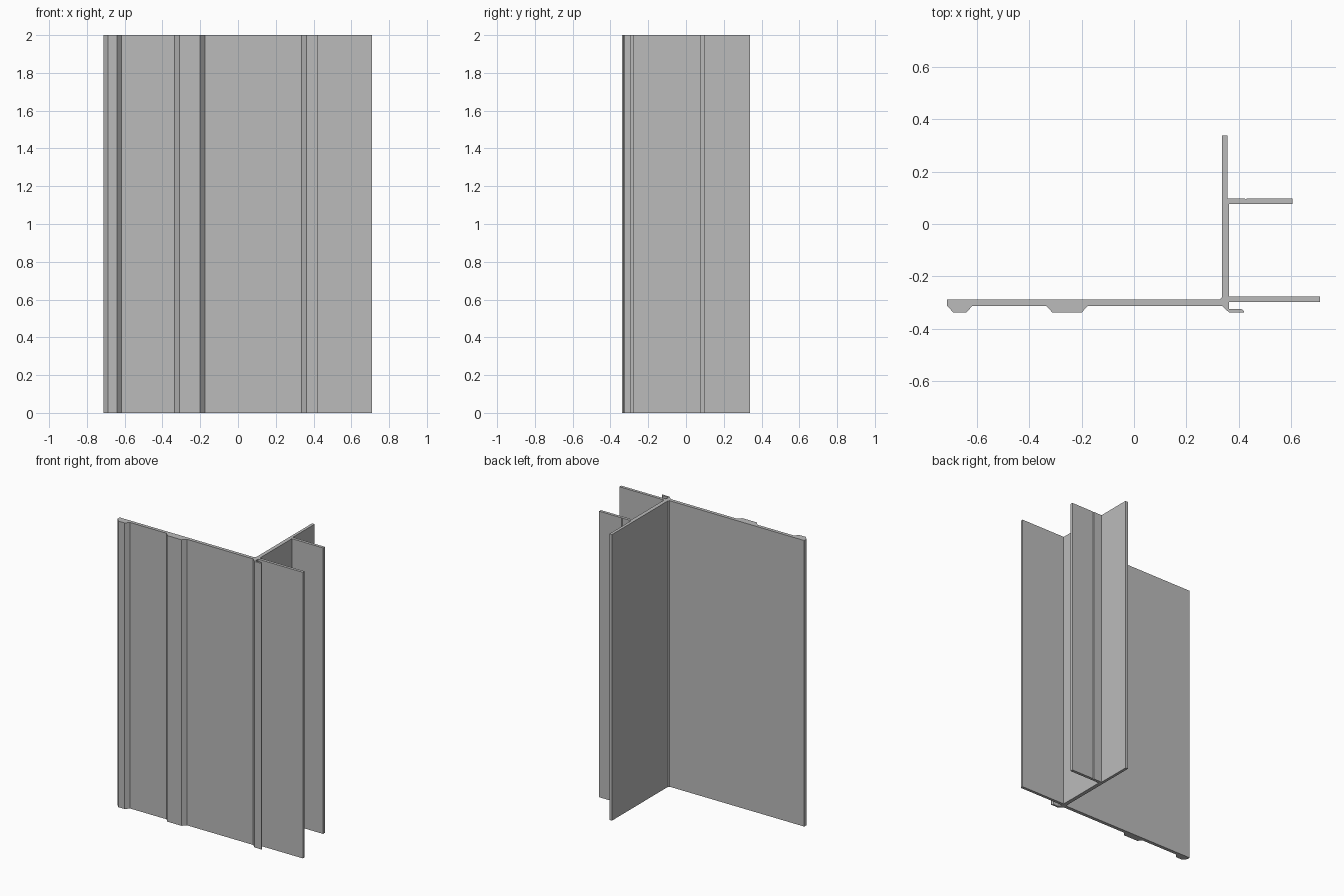
import bpy
import bmesh

HEIGHT = 2.0

cube = bpy.data.objects.get("Cube")
if cube:
    bpy.data.objects.remove(cube, do_unlink=True)

# Shared grey finish
grey = bpy.data.materials.new("plain grey")
grey.use_nodes = True
colour = (0.5, 0.5, 0.5, 1.0)
grey.diffuse_color = colour
grey.node_tree.nodes["Principled BSDF"].inputs["Base Color"].default_value = colour

# Levels across the depth of the section
pad_front, plate_front, plate_back = -0.338, -0.312, -0.288
fin_front, fin_back = -0.297, -0.277
shelf_front, shelf_back = 0.077, 0.097
web_tip = 0.338

# Levels across the width of the section
plate_end, fin_end, shelf_end, lip_end = -0.713, 0.71, 0.604, 0.42
web_left, web_right, web_thin = 0.336, 0.363, 0.356
chamfer = 0.024


def pad(left, right):
    """Raised strip with sloping sides on the front of the plate."""
    return [(left, plate_front), (left + chamfer, pad_front),
            (right - chamfer, pad_front), (right, plate_front)]


def tongue(root, end, front, back, root_back):
    """Thin flange reaching out to the right of the web."""
    return [(root, front), (end, front), (end, back), (root_back, back)]


# Front plate with its two pads
outline = pad(plate_end, -0.616) + pad(-0.335, -0.176)

# Small hooked lip below the web
outline += [(web_left, plate_front), (web_right, pad_front),
            (lip_end, pad_front), (lip_end, pad_front + 0.006),
            (lip_end - 0.01, pad_front + 0.013),
            (web_right, pad_front + 0.013)]

# Long front fin
outline += tongue(web_right, fin_end, fin_front, fin_back, web_right)

# Short rear shelf with a scored line on its back
outline += tongue(web_right, shelf_end, shelf_front, shelf_back, 0.43)
outline += [(0.426, shelf_back - 0.003), (0.422, shelf_back),
            (web_thin, shelf_back)]

# Thinner end of the web, then the inner corner and the plate's back
outline += [(web_thin, web_tip), (web_left, web_tip),
            (web_left, plate_back + 0.008), (web_left - 0.008, plate_back),
            (plate_end, plate_back)]

# Extrude the section to full height
bm = bmesh.new()
base = bm.faces.new([bm.verts.new((x, y, 0)) for x, y in outline])
top = bmesh.ops.extrude_face_region(bm, geom=[base], use_keep_orig=True)["geom"]
bmesh.ops.translate(bm, vec=(0, 0, HEIGHT),
                    verts=[v for v in top if isinstance(v, bmesh.types.BMVert)])
bmesh.ops.recalc_face_normals(bm, faces=bm.faces)

mesh = bpy.data.meshes.new("extruded_trim")
bm.to_mesh(mesh)
bm.free()
mesh.materials.append(grey)
trim = bpy.data.objects.new("extruded_trim", mesh)
bpy.context.collection.objects.link(trim)
